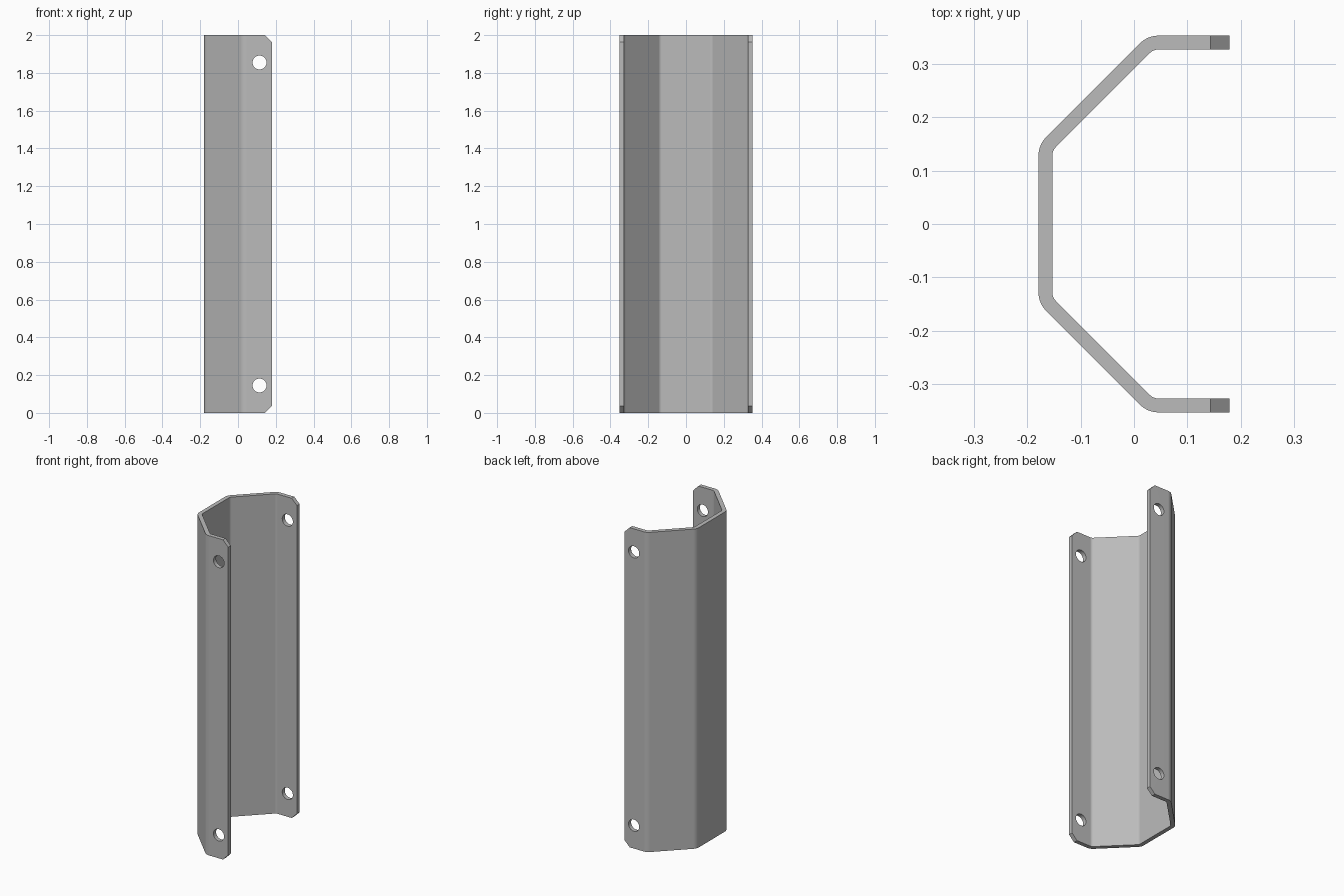
import bpy, bmesh, math
from mathutils import Vector

if "Cube" in bpy.data.objects:
    bpy.data.objects.remove(bpy.data.objects["Cube"], do_unlink=True)

HEIGHT, THICK, BEND = 2.0, 0.026, 0.036
EDGE_X = 0.179       # free edge of the flanges
HOLE_X, HOLE_Z, HOLE_R = 0.114, 0.145, 0.037
CHAMFER = 0.036

steel = bpy.data.materials.new("grey steel")
steel.use_nodes = True
grey = (0.5, 0.5, 0.5, 1)
steel.diffuse_color = grey
steel.node_tree.nodes["Principled BSDF"].inputs["Base Color"].default_value = grey

# Centre line of the bent sheet, seen from above
corners = [Vector(p) for p in ((EDGE_X, -0.34), (0.031, -0.34), (-0.166, -0.143),
                               (-0.166, 0.143), (0.031, 0.34), (EDGE_X, 0.34))]


def offset_path(side, steps=8):
    """Offset the centre line sideways, with concentric arcs at the bends."""
    def normal(d):
        return Vector((d.y, -d.x))
    first = (corners[1] - corners[0]).normalized()
    last = (corners[-1] - corners[-2]).normalized()
    points = [corners[0] + normal(first) * side]
    for a, b, c in zip(corners, corners[1:], corners[2:]):
        d1, d2 = (b - a).normalized(), (c - b).normalized()
        turn = d1.angle_signed(d2)          # clockwise is positive
        tangent = BEND * math.tan(abs(turn) / 2)
        inward = -normal(d1) if turn < 0 else normal(d1)
        centre = b - d1 * tangent + inward * BEND
        start = math.atan2(-inward.y, -inward.x)
        radius = BEND + (side if turn < 0 else -side)
        for i in range(steps + 1):
            t = start - turn * i / steps
            points.append(centre + Vector((math.cos(t), math.sin(t))) * radius)
    points.append(corners[-1] + normal(last) * side)
    return points


# Bent sheet, extruded upwards
outline = offset_path(THICK / 2) + offset_path(-THICK / 2)[::-1]
bm = bmesh.new()
base = bm.faces.new([bm.verts.new((p.x, p.y, 0)) for p in outline])
top = bmesh.ops.extrude_face_region(bm, geom=[base])["geom"]
bmesh.ops.translate(bm, vec=(0, 0, HEIGHT),
                    verts=[v for v in top if isinstance(v, bmesh.types.BMVert)])
bmesh.ops.recalc_face_normals(bm, faces=bm.faces)
mesh = bpy.data.meshes.new("bent_guard")
bm.to_mesh(mesh)
bm.free()
guard = bpy.data.objects.new("bent_guard", mesh)
bpy.context.collection.objects.link(guard)
mesh.materials.append(steel)


def cut(cutter):
    """Subtract a cutter from the guard and discard it."""
    cutter.hide_render = True
    bpy.context.view_layer.objects.active = guard
    mod = guard.modifiers.new("cut", "BOOLEAN")
    mod.operation, mod.solver, mod.object = "DIFFERENCE", "EXACT", cutter
    bpy.ops.object.modifier_apply(modifier=mod.name)
    bpy.data.objects.remove(cutter, do_unlink=True)


for end, hole_z in ((0, HOLE_Z), (HEIGHT, HEIGHT - HOLE_Z)):
    # Bolt holes through both flanges
    bpy.ops.mesh.primitive_cylinder_add(vertices=32, radius=HOLE_R, depth=1,
                                        location=(HOLE_X, 0, hole_z),
                                        rotation=(math.pi / 2, 0, 0))
    cut(bpy.context.object)
    # Chamfered flange corners
    size = 0.2
    reach = size / math.sqrt(2) - CHAMFER / 2
    sign = 1 if end else -1
    bpy.ops.mesh.primitive_cube_add(size=1, rotation=(0, math.pi / 4, 0),
                                    location=(EDGE_X + reach / 2 - CHAMFER / 4, 0,
                                              end + sign * (reach / 2 - CHAMFER / 4)))
    bpy.context.object.scale = (size, 1, size)
    # Put the inner face of the cutter on the chamfer line
    shift = (size / 2 - CHAMFER / math.sqrt(2)) / math.sqrt(2)
    bpy.context.object.location = (EDGE_X + shift, 0, end + sign * shift)
    cut(bpy.context.object)

# Smooth bends with crisp sheet edges
bpy.ops.object.select_all(action="DESELECT")
guard.select_set(True)
bpy.context.view_layer.objects.active = guard
bpy.ops.object.shade_smooth_by_angle(angle=math.radians(30))
weighted = guard.modifiers.new("even_shading", "WEIGHTED_NORMAL")
weighted.keep_sharp = True
